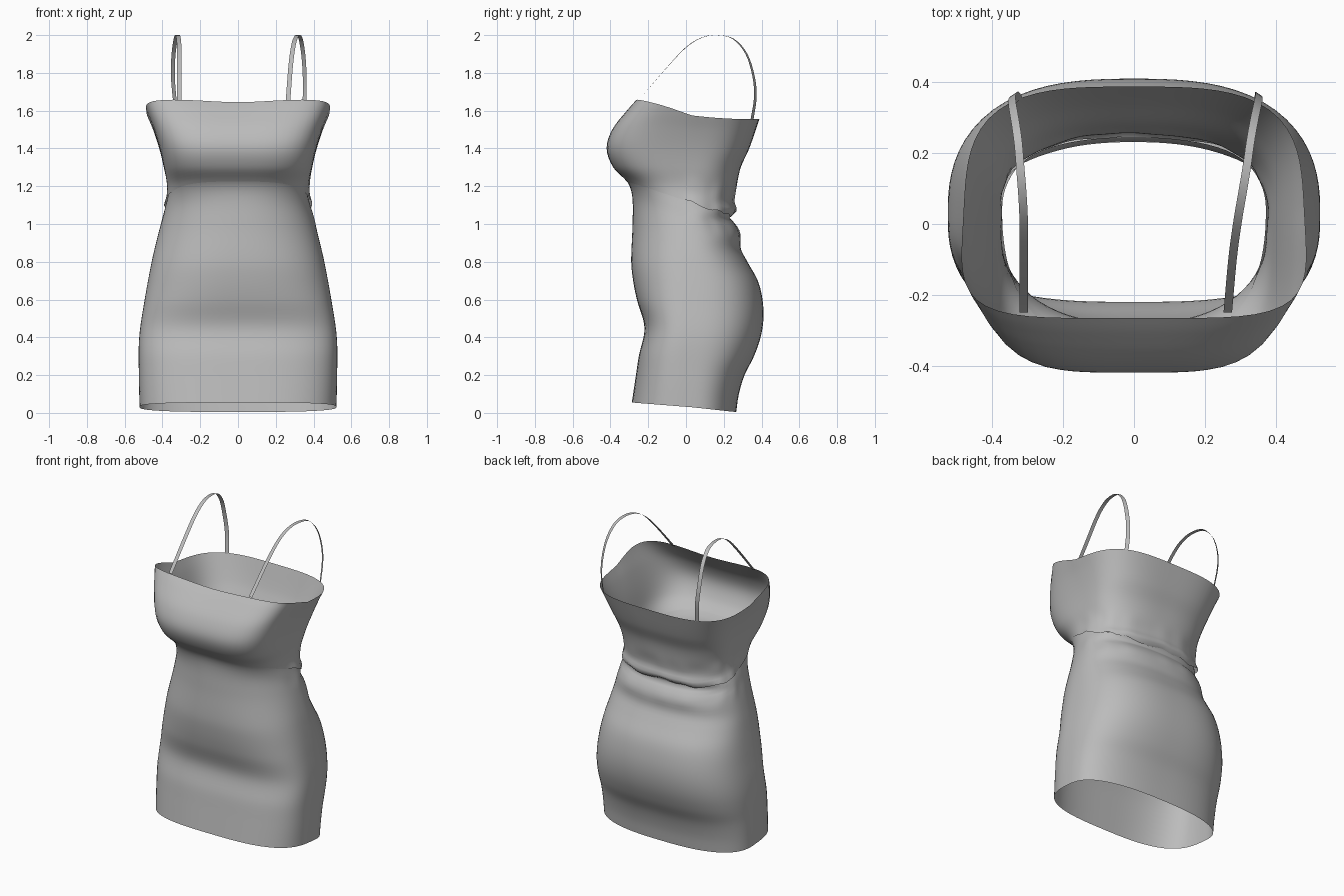
import bpy, bmesh, math
from mathutils import Vector

cube = bpy.data.objects.get("Cube")
if cube:
    bpy.data.objects.remove(cube, do_unlink=True)

fabric = bpy.data.materials.new("grey fabric")
fabric.use_nodes = True
fabric.diffuse_color = (0.5, 0.5, 0.5, 1)
fabric.node_tree.nodes["Principled BSDF"].inputs["Base Color"].default_value = (0.5, 0.5, 0.5, 1)

# Body profiles as (height, offset) from hem to rim
FRONT = [(0, -.295), (.2, -.265), (.3, -.25), (.45, -.22), (.6, -.26), (.7, -.28), (.8, -.29), (1, -.283),
         (1.15, -.285), (1.22, -.31), (1.3, -.385), (1.4, -.42), (1.5, -.39), (1.6, -.31), (1.66, -.25)]
BACK = [(0, .265), (.1, .28), (.2, .31), (.3, .36), (.4, .395), (.5, .41), (.6, .405), (.7, .38), (.8, .325),
        (.87, .29), (.95, .287), (1, .262), (1.035, .235), (1.07, .265), (1.12, .255), (1.2, .268),
        (1.3, .29), (1.4, .335), (1.56, .39)]
WIDTH = [(0, .52), (.2, .525), (.4, .523), (.6, .494), (.8, .457), (.9, .434), (1, .409), (1.1, .385),
         (1.2, .376), (1.3, .393), (1.4, .417), (1.5, .45), (1.6, .492), (1.66, .51)]
# Squareness of the cross-section by height
FRONT_SQUARE = [(0, 3), (.4, 3), (.7, 2.5), (1.1, 2.4), (1.35, 3.8), (1.66, 3.8)]
BACK_SQUARE = [(0, 2.6), (.6, 2.7), (1.05, 2.3), (1.5, 3.3), (1.66, 3.3)]
CENTRE = .03


def sample(table, z):
    """Smooth interpolation through a profile."""
    z = min(max(z, table[0][0]), table[-1][0])
    i = next(k for k in range(len(table) - 1) if z <= table[k + 1][0])

    def slope(k):
        a, b = table[max(k - 1, 0)], table[min(k + 1, len(table) - 1)]
        return (b[1] - a[1]) / (b[0] - a[0])
    (z0, v0), (z1, v1) = table[i], table[i + 1]
    h = z1 - z0
    t = (z - z0) / h
    return (v0 * (1 + 2 * t) * (1 - t) ** 2 + v1 * t * t * (3 - 2 * t)
            + h * t * (1 - t) * (slope(i) * (1 - t) - slope(i + 1) * t))


def edge_height(edge, depth):
    """Height of a sagging edge given as (front, side, back)."""
    front, side, back = edge
    return (front * (1 - depth) * (1 - 2 * depth) + 4 * side * depth * (1 - depth)
            + back * depth * (2 * depth - 1))


def body_point(angle, low, high, t, swell):
    """Point on the rounded-box body between two edges."""
    c, s = math.cos(angle), math.sin(angle)

    def outline(n):
        r = (abs(c) ** n + abs(s) ** n) ** (-1 / n)
        return r * c, r * s
    depth = (1 + outline(3)[1]) / 2
    z = edge_height(low, depth) * (1 - t) + edge_height(high, depth) * t
    x, y = outline(sample(BACK_SQUARE if s > 0 else FRONT_SQUARE, z))
    edge = sample(BACK if s > 0 else FRONT, z)
    k = 1 + swell(angle, t)
    return Vector((x * sample(WIDTH, z) * k, CENTRE + abs(y) * (edge - CENTRE) * k, z))


def add_object(name, bm):
    mesh = bpy.data.meshes.new(name)
    bm.to_mesh(mesh)
    bm.free()
    mesh.materials.append(fabric)
    mesh.shade_smooth()
    obj = bpy.data.objects.new(name, mesh)
    bpy.context.collection.objects.link(obj)


def grid(bm, rows, closed):
    rings = [[bm.verts.new(p) for p in row] for row in rows]
    n = len(rings[0])
    for a, b in zip(rings, rings[1:]):
        for j in range(n if closed else n - 1):
            k = (j + 1) % n
            bm.faces.new((a[j], a[k], b[k], b[j]))


def shell(name, low, high, rows, swell, ripple):
    bm = bmesh.new()
    points = []
    for i in range(rows + 1):
        t = i / rows
        ring = [body_point(math.tau * j / 80, low, high, t, swell) for j in range(80)]
        for j, p in enumerate(ring):
            p.z += ripple(math.tau * j / 80, t)
        points.append(ring)
    grid(bm, points, True)
    add_object(name, bm)


def wave(a):
    return math.sin(7 * a + 1) + .6 * math.sin(13 * a) + .4 * math.sin(19 * a + 2)


def rear(a):
    return max(0, min(1, math.sin(a) + .6))


def corner_lift(a):
    return .08 * max(0, -math.sin(a)) * math.cos(a) ** 2


# Skirt, its top edge tucked under the bodice
shell("skirt", (.055, .03, .005), (1.245, 1.13, 1.055), 48,
      lambda a, t: (-(.006 + .024 * rear(a)) * max(0, (t - .95) / .05)
                    + .008 * wave(a) * rear(a) * math.exp(-((t - .91) / .04) ** 2)),
      lambda a, t: 0)

# Bodice, with a gathered lower edge and raised front corners
shell("bodice", (1.225, 1.115, 1.045), (1.645, 1.575, 1.555), 28,
      lambda a, t: rear(a) * ((.02 + .012 * wave(a)) * math.exp(-(t / .08) ** 2)
                              + .01 * wave(a + 1) * math.exp(-((t - .2) / .1) ** 2)),
      lambda a, t: .006 * rear(a) * wave(a + 2) * math.exp(-t / .08) + corner_lift(a) * t ** 3)


# Shoulder straps: narrow ribbons over an arched path
ARCH = [(-.25, 1.655), (-.1, 1.83), (0, 1.935), (.08, 1.985), (.16, 2), (.25, 1.98),
        (.32, 1.9), (.358, 1.78), (.367, 1.67), (.349, 1.55)]


def strap(name, xs):
    n = len(ARCH) - 1
    track = list(enumerate(xs))
    ys = [(i, p[0]) for i, p in enumerate(ARCH)]
    zs = [(i, p[1]) for i, p in enumerate(ARCH)]
    rows = []
    for i in range(n * 4 + 1):
        u = i / 4
        p = Vector((sample(track, u * (len(xs) - 1) / n), sample(ys, u), min(sample(zs, u), 2)))
        twist = .7 * u / n * (1 if xs[0] > 0 else -1)
        side = Vector((math.cos(twist), -math.sin(twist), 0)) * .012
        rows.append([p - side, p + side])
    bm = bmesh.new()
    grid(bm, rows, False)
    add_object(name, bm)


strap("left_strap", [.265, .295, .325, .352, .35])
strap("right_strap", [-.312, -.312, -.325, -.345, -.325])
